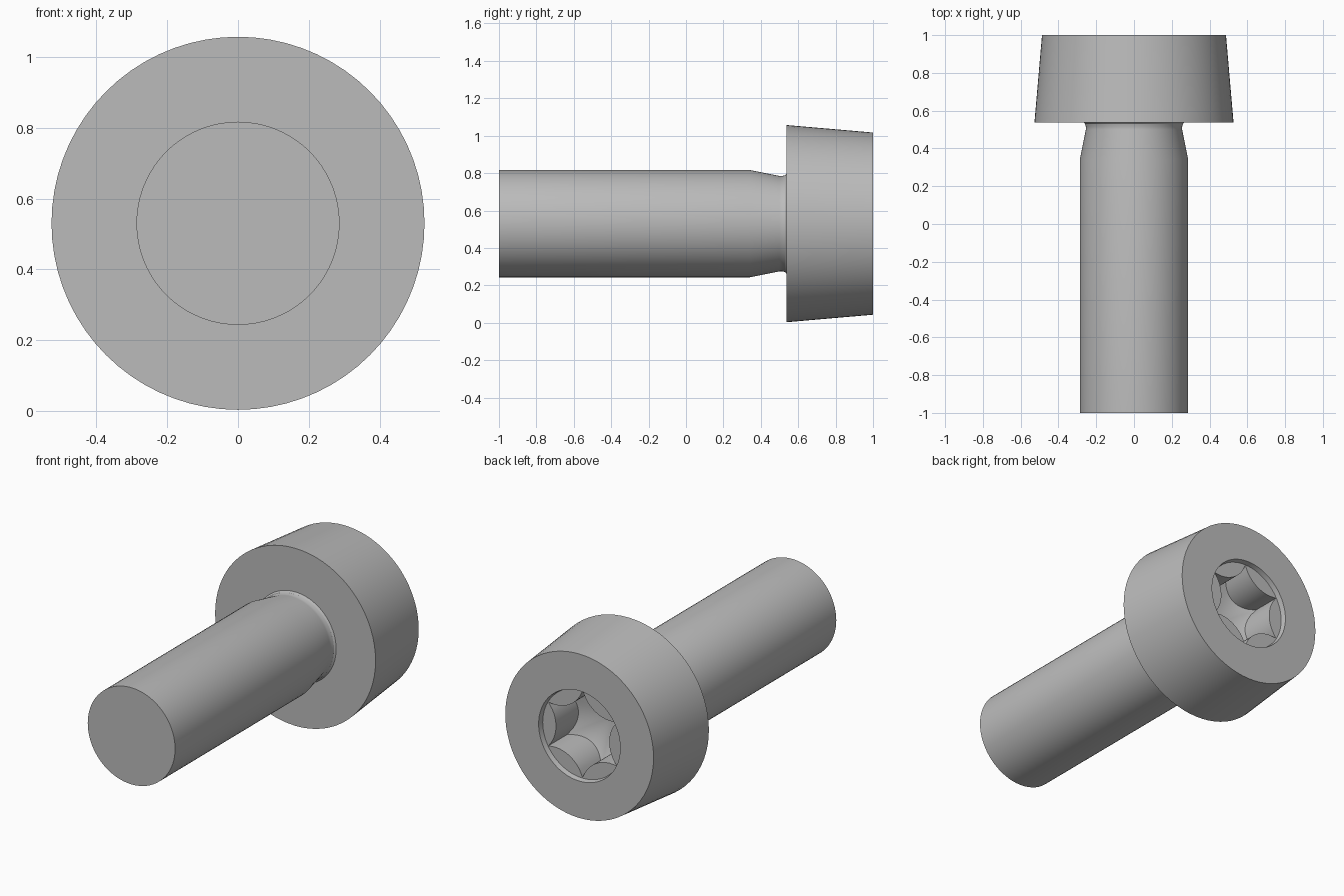
import bpy, bmesh, math

default = bpy.data.objects.get("Cube")
if default:
    bpy.data.objects.remove(default, do_unlink=True)

SEGMENTS = 72
AXIS_Z = 0.53

steel = bpy.data.materials.new("plain steel grey")
steel.use_nodes = True
steel.diffuse_color = (0.5, 0.5, 0.5, 1)
steel.node_tree.nodes["Principled BSDF"].inputs["Base Color"].default_value = (0.5, 0.5, 0.5, 1)


def star_radius(angle, tip=0.258, inner=0.175):
    """Six-pointed socket outline whose sides bulge towards the axis."""
    sector = math.pi / 3
    a = (angle + sector / 2) % sector - sector / 2
    c = (tip ** 2 - inner ** 2) / (2 * (tip * math.cos(sector / 2) - inner))
    rho = c - inner
    return c * math.cos(a) - math.sqrt(rho ** 2 - (c * math.sin(a)) ** 2)


def circle(radius, y):
    return lambda t: (radius, y)


def socket_mouth(t):
    return star_radius(t), 0.97


def socket_floor(t):
    r = star_radius(t)
    return r, 0.68 + 0.45 * r


def lathe(name, outlines, start_cap=None, end_cap=None):
    """Join successive rings around the y axis into one skin."""
    bm = bmesh.new()
    rings = []
    for outline in outlines:
        ring = []
        for i in range(SEGMENTS):
            t = 2 * math.pi * i / SEGMENTS
            r, y = outline(t)
            ring.append(bm.verts.new((r * math.cos(t), y, AXIS_Z + r * math.sin(t))))
        rings.append(ring)
    for a, b in zip(rings, rings[1:]):
        for i in range(SEGMENTS):
            j = (i + 1) % SEGMENTS
            bm.faces.new((a[i], b[i], b[j], a[j]))
    if start_cap is not None:
        bm.faces.new(rings[0])
    if end_cap is not None:
        centre = bm.verts.new((0, end_cap, AXIS_Z))
        last = rings[-1]
        for i in range(SEGMENTS):
            bm.faces.new((last[(i + 1) % SEGMENTS], last[i], centre))
    mesh = bpy.data.meshes.new(name)
    bm.to_mesh(mesh)
    bm.free()
    mesh.materials.append(steel)
    obj = bpy.data.objects.new(name, mesh)
    bpy.context.collection.objects.link(obj)
    bpy.ops.object.select_all(action="DESELECT")
    obj.select_set(True)
    bpy.context.view_layer.objects.active = obj
    bpy.ops.object.shade_smooth_by_angle(angle=math.radians(30))
    return obj


# Straight shank with a tapered neck and a small fillet under the head
shank = [(0.287, -1), (0.287, 0.34), (0.255, 0.5), (0.255, 0.515), (0.259, 0.53), (0.268, 0.538)]
lathe("shank", [circle(r, y) for r, y in shank], start_cap=-1)

# Tapered head with a shallow round recess and a six-point socket
head = [(0.268, 0.538), (0.527, 0.538), (0.487, 1), (0.268, 1), (0.262, 0.97)]
lathe("socket_head", [circle(r, y) for r, y in head] + [socket_mouth, socket_floor], end_cap=0.68)
